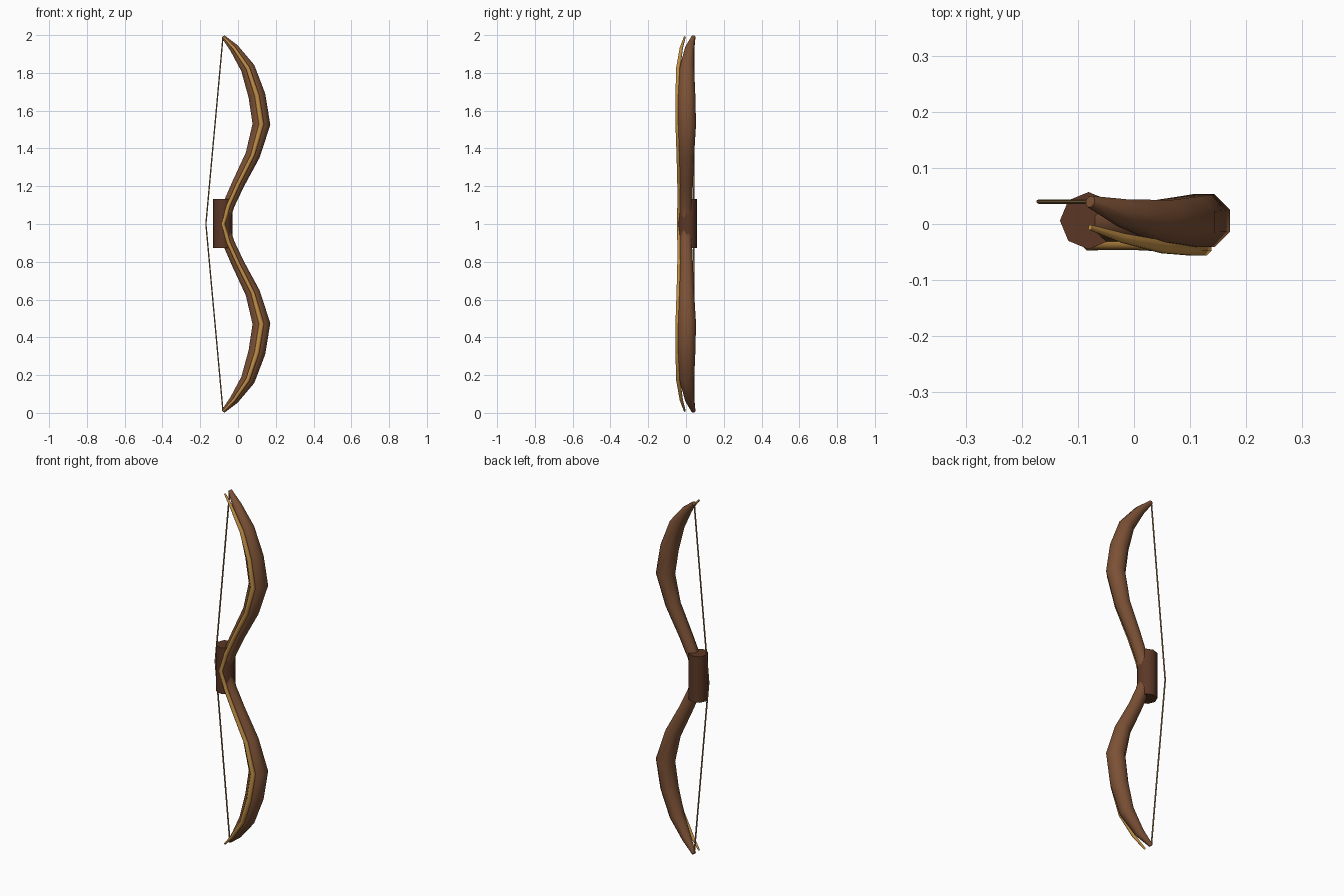
import bpy, bmesh, math
from mathutils import Vector

if "Cube" in bpy.data.objects:
    bpy.data.objects.remove(bpy.data.objects["Cube"])


def material(name, rgb):
    mat = bpy.data.materials.new(name)
    mat.use_nodes = True
    mat.diffuse_color = (*rgb, 1)
    mat.node_tree.nodes["Principled BSDF"].inputs["Base Color"].default_value = (*rgb, 1)
    return mat


wood = material("warm brown wood", (0.2, 0.082, 0.036))
leather = material("dark brown leather", (0.105, 0.039, 0.019))
gold = material("golden trim", (0.53, 0.27, 0.06))
cord = material("tan cord", (0.33, 0.2, 0.07))


def finish(name, bm, mat, angle):
    bmesh.ops.recalc_face_normals(bm, faces=bm.faces)
    mesh = bpy.data.meshes.new(name)
    bm.to_mesh(mesh)
    bm.free()
    mesh.materials.append(mat)
    obj = bpy.data.objects.new(name, mesh)
    bpy.context.collection.objects.link(obj)
    bpy.ops.object.select_all(action="DESELECT")
    obj.select_set(True)
    bpy.context.view_layer.objects.active = obj
    bpy.ops.object.shade_smooth_by_angle(angle=math.radians(angle))
    return obj


def sweep(name, upper, mat, sides=8):
    """Tapered tube through (x, y, z, radius), mirrored about mid height."""
    path = [(x, y, 2 - z, r) for x, y, z, r in reversed(upper[1:])] + upper
    pts = [Vector(p[:3]) for p in path]
    bm = bmesh.new()
    rings = []
    for i, p in enumerate(pts):
        ahead = (pts[min(i + 1, len(pts) - 1)] - p).normalized()
        behind = (p - pts[max(i - 1, 0)]).normalized()
        tangent = (ahead + behind).normalized()
        across = Vector((0, 1, 0)).cross(tangent).normalized()
        depth = tangent.cross(across)
        ring = []
        for k in range(sides):
            a = math.tau * (k + 0.5) / sides
            ring.append(bm.verts.new(p + path[i][3] * (across * math.cos(a) + depth * math.sin(a))))
        rings.append(ring)
    for low, high in zip(rings, rings[1:]):
        for k in range(sides):
            n = (k + 1) % sides
            bm.faces.new((low[k], low[n], high[n], high[k]))
    bm.faces.new(rings[0])
    bm.faces.new(rings[-1])
    return finish(name, bm, mat, 50)


# Recurved limbs: (x, z) centre line, with depth and radius at each station
line = [(-0.08, 1.0), (-0.05, 1.1), (0.0, 1.21), (0.078, 1.365), (0.124, 1.528),
        (0.1, 1.68), (0.052, 1.825), (-0.02, 1.93), (-0.078, 1.991)]
limb_y = [0, 0, 0.003, 0.004, 0.006, 0.004, 0.005, 0.02, 0.04]
limb_r = [0.035, 0.034, 0.036, 0.042, 0.051, 0.049, 0.041, 0.026, 0.011]
sweep("bow_limbs", [(x, y, z, r) for (x, z), y, r in zip(line, limb_y, limb_r)], wood)

# Golden strip along the front of the limbs
trim_y = [-0.037, -0.036, -0.036, -0.039, -0.042, -0.043, -0.041, -0.025, -0.006]
trim_r = [0.011, 0.011, 0.011, 0.012, 0.015, 0.014, 0.012, 0.009, 0.005]
sweep("front_trim", [(x, y, z, r) for (x, z), y, r in zip(line, trim_y, trim_r)], gold)

# Bowstring, drawn slightly back at the middle
sweep("bowstring", [(-0.17, 0.04, 1.0, 0.004), (-0.08, 0.04, 1.985, 0.004)], cord, 6)

# Octagonal grip wrap
bm = bmesh.new()
bmesh.ops.create_cone(bm, cap_ends=True, segments=8, radius1=0.051, radius2=0.051, depth=0.26)
bmesh.ops.translate(bm, verts=bm.verts, vec=(-0.081, 0.006, 1.003))
finish("grip", bm, leather, 50)
